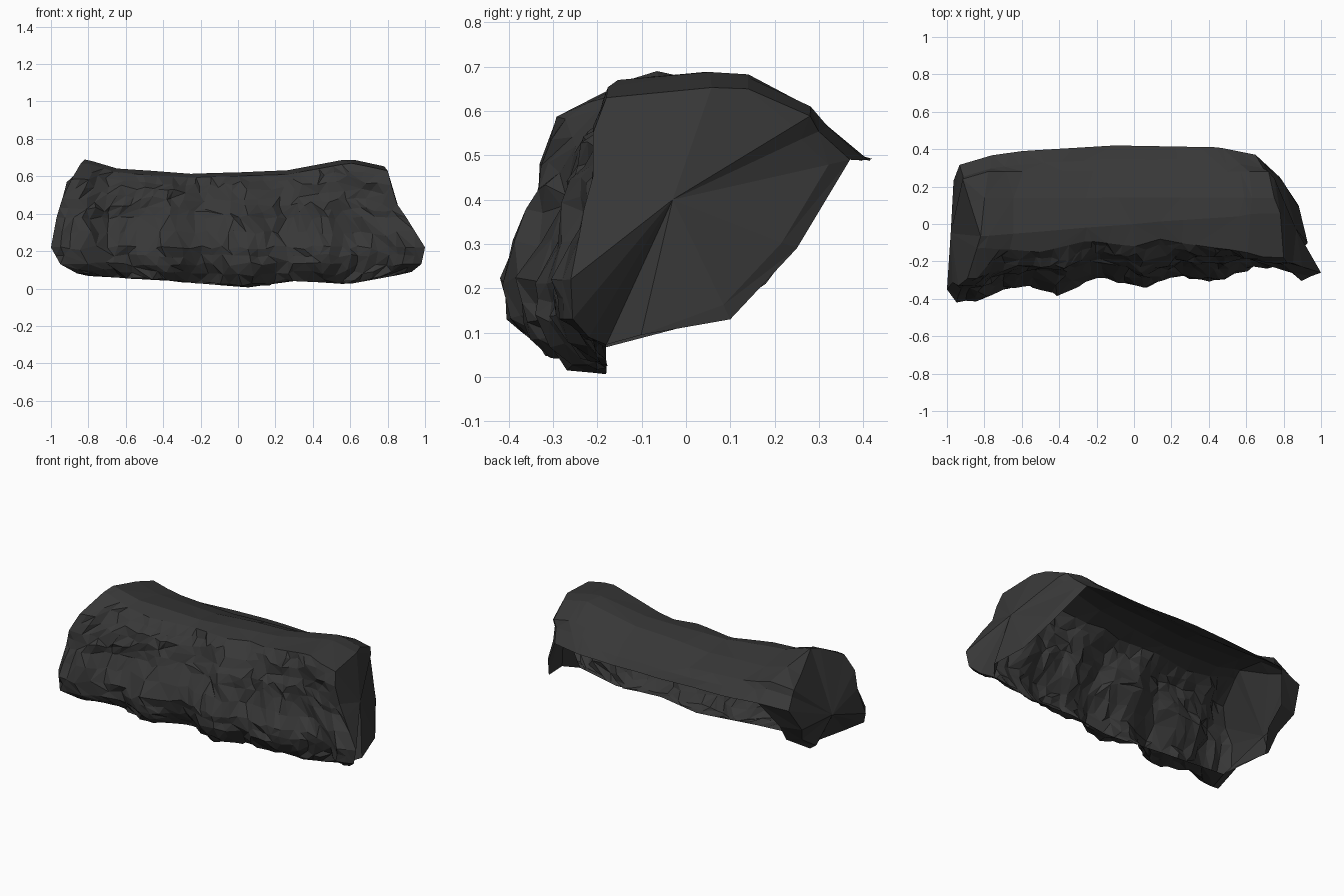
import bpy, bmesh, random
from mathutils import Vector, noise

random.seed(4)
cube = bpy.data.objects.get("Cube")
if cube:
    bpy.data.objects.remove(cube)

stone = bpy.data.materials.new("dark_grey_stone")
stone.use_nodes = True
stone.diffuse_color = (0.039, 0.039, 0.039, 1)
stone.node_tree.nodes["Principled BSDF"].inputs["Base Color"].default_value = stone.diffuse_color

# outlines along the length: front bulge depth, crest height, base height, back rim and crease depth
FRONT = [(-1, -.35), (-.95, -.42), (-.83, -.42), (-.7, -.34), (-.5, -.35), (-.38, -.38),
         (-.18, -.28), (.05, -.34), (.22, -.28), (.5, -.3), (.65, -.22), (.75, -.22), (.9, -.31), (1, -.26)]
CREST = [(-.81, .69), (-.65, .64), (-.25, .61), (.25, .63), (.6, .69), (.8, .65)]
BASE = [(-.85, .06), (-.35, .03), (.05, -.005), (.3, .03), (.6, .015), (.9, .07)]
RIM = [(-.8, .36), (-.6, .39), (-.1, .42), (.45, .41), (.65, .37)]
CREASE = [(-.8, -.13), (-.5, -.15), (-.25, -.09), (0, -.12), (.13, -.08), (.3, -.11), (.6, -.15), (.7, -.18)]


def along(table, x):
    """Piecewise linear lookup, held flat past both ends."""
    if x <= table[0][0]:
        return table[0][1]
    for (a, va), (b, vb) in zip(table, table[1:]):
        if x <= b:
            return va + (vb - va) * (x - a) / (b - a)
    return table[-1][1]


# where each profile point, from bottom lip over the top to the back rim, meets the two ends
LEFT_END = [-.8, -.86, -.95, -1, -.97, -.94, -.89, -.84, -.82, -.8, -.78, -.77, -.76]
RIGHT_END = [.86, .93, .98, 1, .9, .85, .82, .8, .78, .75, .72, .69, .65]


def profile_point(i, x):
    f, top, base, rim, crease = (along(t, x) for t in (FRONT, CREST, BASE, RIM, CREASE))
    s = top / .69
    return [(-.18, base + .01), (min(f + .075, -.2), base + .02), (f + .015, .13), (f, .22),
            (min(f + .08, crease - .03), .38), (min(f + .09, crease - .03), .48 * s),
            (min(f + .13, crease - .03), .585 * s),
            (crease, top - .02), (.08 * x, top), (.14, top - .01 - .04 * max(-x, 0)),
            (.28, .61 * s), (rim - .07, .57 * s), (rim, .49)][i]


def surface(t, u):
    i = min(int(t), len(LEFT_END) - 2)
    pts = []
    for j in (i, i + 1):
        x = LEFT_END[j] + (RIGHT_END[j] - LEFT_END[j]) * u
        pts.append(Vector((x, *profile_point(j, x))))
    return pts[0].lerp(pts[1], t - i)


# open stone shell: rough front, smooth top
COLS = 40
rows = [i / 2 for i in range(15)] + list(range(8, 13))
bm = bmesh.new()
grid = []
for t in rows:
    line = []
    for c in range(COLS + 1):
        p = surface(t, c / COLS)
        edge = min(1, c / 3, (COLS - c) / 3)
        if 0 < t < 7:
            p.y += (noise.noise(p * 5) * .035 + noise.noise(p * 13) * .028) * edge
            p.x += random.uniform(-.014, .014) * edge
            p.z += random.uniform(-.01, .01) * edge
        elif t >= 7:
            p.z += noise.noise(p * 4) * .006 * edge
        line.append(bm.verts.new(p))
    grid.append(line)
for a, b in zip(grid, grid[1:]):
    for c in range(COLS):
        q = [a[c], a[c + 1], b[c + 1], b[c]]
        if random.random() < .5:
            q = q[1:] + q[:1]
        bm.faces.new((q[0], q[1], q[2]))
        bm.faces.new((q[0], q[2], q[3]))

# bulging end walls, cut off along the sloping open underside
for c, side, hub, low_edge, swell in (
        (0, -1, (-.98, -.05, .32), [(-.84, .27, .33), (-.82, .18, .21), (-.9, .06, .13)], .4),
        (COLS, 1, (.868, -.03, .4), [(.78, .25, .29), (.88, .1, .13), (.93, -.1, .095)], .05)):
    hub = Vector(hub)
    ring = [line[c] for line in grid] + [bm.verts.new(p) for p in low_edge]
    inner = []
    for v in ring:
        p = v.co.lerp(hub, .12)
        p.x = side * min(1, abs(p.x) + swell * max(0, v.co.y))
        inner.append(bm.verts.new(p))
    center = bm.verts.new(hub)
    for k in range(len(ring)):
        a, b, d, e = ring[k - 1], ring[k], inner[k], inner[k - 1]
        bm.faces.new((a, b, d))
        bm.faces.new((a, d, e))
        bm.faces.new((e, d, center))

bmesh.ops.recalc_face_normals(bm, faces=bm.faces)
bm.normal_update()
if sum(f.normal.z for f in grid[-4][COLS // 2].link_faces) < 0:
    bmesh.ops.reverse_faces(bm, faces=bm.faces)

mesh = bpy.data.meshes.new("rock_shell")
bm.to_mesh(mesh)
bm.free()
mesh.materials.append(stone)
rock = bpy.data.objects.new("rock_shell", mesh)
bpy.context.collection.objects.link(rock)

# irregular facets: large on the top, small on the front
chip = rock.modifiers.new("chipped_facets", 'DECIMATE')
chip.ratio = .6
